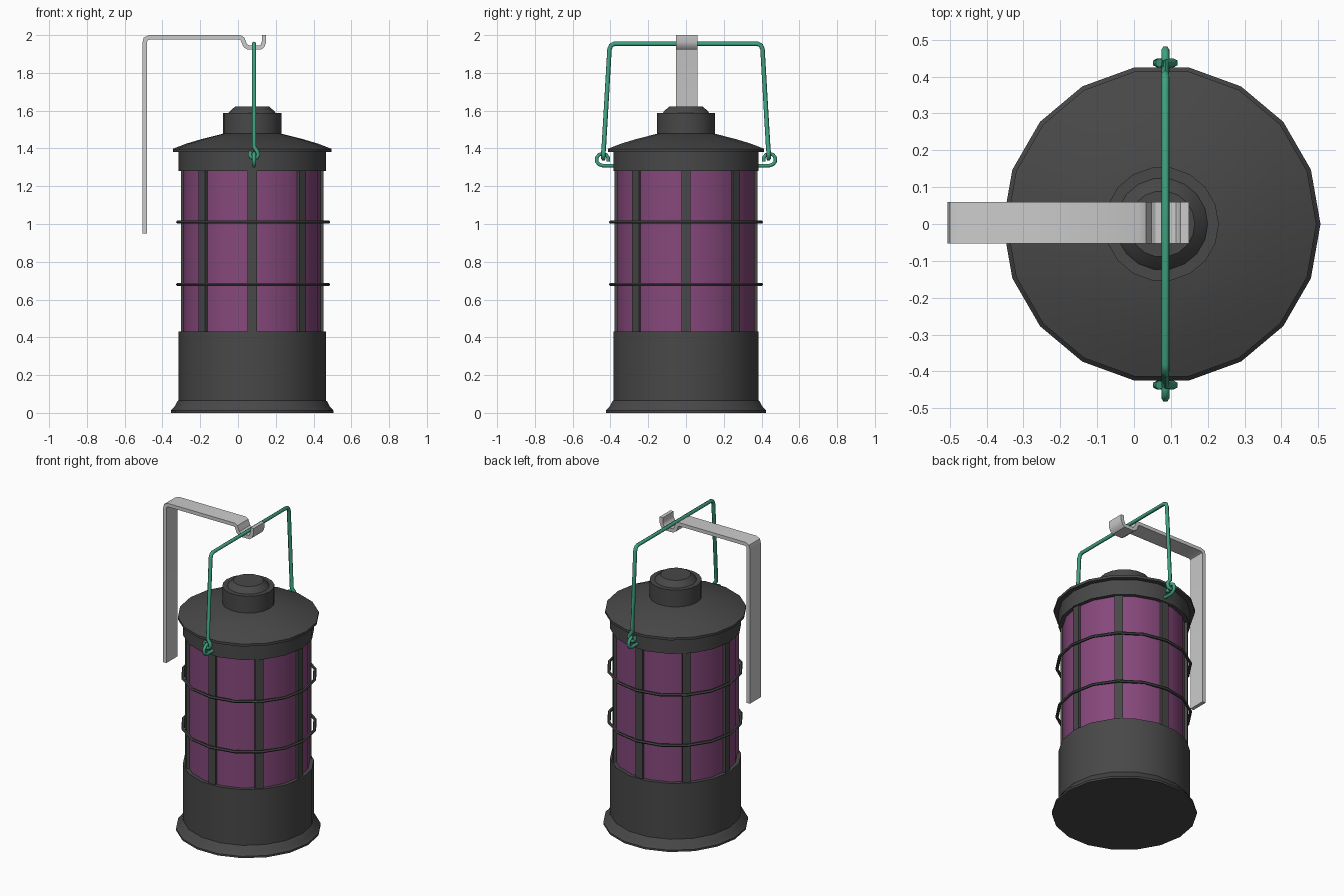
import bpy, bmesh, math
from mathutils import Vector

if "Cube" in bpy.data.objects:
    bpy.data.objects.remove(bpy.data.objects["Cube"])

CX = 0.075     # lantern axis
HX = 0.085     # handle plane
SIDES = 18


def material(name, rgb):
    m = bpy.data.materials.new(name)
    m.diffuse_color = (*rgb, 1)
    m.use_nodes = True
    m.node_tree.nodes["Principled BSDF"].inputs["Base Color"].default_value = m.diffuse_color
    return m


DARK = material("dark_metal", (0.065, 0.065, 0.065))
GLASS = material("purple_glass", (0.24, 0.065, 0.2))
GREEN = material("green_wire", (0.05, 0.36, 0.22))


def finish(ob, mat=None, smooth=30):
    if mat:
        ob.data.materials.append(mat)
    bpy.ops.object.select_all(action='DESELECT')
    ob.select_set(True)
    bpy.context.view_layer.objects.active = ob
    if ob.type == 'CURVE':
        bpy.ops.object.convert(target='MESH')
    bpy.ops.object.shade_smooth_by_angle(angle=math.radians(smooth))
    return ob


def mesh_object(name, bm, mat=None):
    bmesh.ops.recalc_face_normals(bm, faces=bm.faces)
    me = bpy.data.meshes.new(name)
    bm.to_mesh(me)
    bm.free()
    ob = bpy.data.objects.new(name, me)
    bpy.context.collection.objects.link(ob)
    return finish(ob, mat)


def lathe(name, profile, mat, cx=CX, n=SIDES, closed=False):
    """Revolve (radius, z) points; open ends are capped unless the profile is closed."""
    bm = bmesh.new()
    rings = []
    for r, z in profile:
        rings.append([bm.verts.new((cx + r * math.cos(2 * math.pi * i / n),
                                    r * math.sin(2 * math.pi * i / n), z)) for i in range(n)])
    pairs = list(zip(rings, rings[1:]))
    if closed:
        pairs.append((rings[-1], rings[0]))
    else:
        bm.faces.new(rings[0])
        bm.faces.new(rings[-1])
    for a, b in pairs:
        for i in range(n):
            j = (i + 1) % n
            bm.faces.new((a[i], a[j], b[j], b[i]))
    return mesh_object(name, bm, mat)


def tube(name, pts, radius, mat):
    cu = bpy.data.curves.new(name, 'CURVE')
    cu.dimensions = '3D'
    cu.bevel_depth = radius
    cu.bevel_resolution = 1
    cu.use_fill_caps = True
    sp = cu.splines.new('POLY')
    sp.points.add(len(pts) - 1)
    for p, co in zip(sp.points, pts):
        p.co = (*co, 1)
    ob = bpy.data.objects.new(name, cu)
    bpy.context.collection.objects.link(ob)
    return finish(ob, mat, 65)


def strip(name, path, thick, y0, y1):
    """Flat bar of constant thickness following an x-z path."""
    pts = [Vector(p) for p in path]
    left, right = [], []
    for i, p in enumerate(pts):
        d0 = (p - pts[i - 1]).normalized() if i else (pts[1] - p).normalized()
        d1 = (pts[i + 1] - p).normalized() if i < len(pts) - 1 else d0
        n0, n1 = Vector((-d0.y, d0.x)), Vector((-d1.y, d1.x))
        m = (n0 + n1).normalized()
        m *= thick / 2 / m.dot(n0)
        left.append(p + m)
        right.append(p - m)
    bm = bmesh.new()
    rows = [[bm.verts.new((q.x, y, q.y)) for q, y in ((l, y0), (l, y1), (r, y1), (r, y0))]
            for l, r in zip(left, right)]
    bm.faces.new(rows[0])
    bm.faces.new(rows[-1])
    for a, b in zip(rows, rows[1:]):
        for i in range(4):
            j = (i + 1) % 4
            bm.faces.new((a[i], a[j], b[j], b[i]))
    return mesh_object(name, bm)


# Base with flared foot
lathe("base", [(0.431, 0), (0.431, 0.012), (0.41, 0.035), (0.397, 0.06), (0.391, 0.065),
               (0.391, 0.43), (0.355, 0.43)], DARK)

# Glass cylinder
lathe("glass", [(0.367, 0.42), (0.367, 1.29)], GLASS)

# Collar, roof, chimney and knob
lathe("collar", [(0.355, 1.28), (0.391, 1.28), (0.391, 1.39)], DARK)
lathe("roof", [(0.39, 1.382), (0.42, 1.382), (0.42, 1.398), (0.35, 1.425),
               (0.27, 1.449), (0.155, 1.478)], DARK)
lathe("chimney", [(0.155, 1.47), (0.155, 1.588), (0.125, 1.588),
                  (0.118, 1.597), (0.09, 1.622)], DARK)

# Eight upright guard bars
bm = bmesh.new()
for k in range(8):
    a = k * math.pi / 4
    verts = bmesh.ops.create_cube(bm, size=1)["verts"]
    for v in verts:
        x, y = 0.365 + v.co.x * 0.026, v.co.y * 0.05
        v.co = (CX + x * math.cos(a) - y * math.sin(a),
                x * math.sin(a) + y * math.cos(a), 0.855 + v.co.z * 0.86)
mesh_object("guard_bars", bm, DARK)

# Two wire guard rings
for name, z in (("lower_guard_ring", 0.68), ("upper_guard_ring", 1.01)):
    lathe(name, [(0.398 + 0.01 * math.cos(k * math.pi / 3),
                  z + 0.009 * math.sin(k * math.pi / 3)) for k in range(6)],
          DARK, cx=0.08, n=16, closed=True)

# Handle wire with an eye at each end
EY, EZ, ER = 0.437, 1.369, 0.023
half = [(HX + ER * math.cos(math.radians(t)), EY, EZ + ER * math.sin(math.radians(t)))
        for t in range(135, 406, 45)]
half += [(HX, EY - 0.002, 1.408), (HX, 0.405, 1.925), (HX, 0.397, 1.945), (HX, 0.38, 1.954)]
mirrored = [(x, -y, z) for x, y, z in reversed(half)]
tube("handle", half + mirrored, 0.012, GREEN)

# Hooks on the collar that hold the handle
for name, s in (("back_hook", 1), ("front_hook", -1)):
    pts = [(HX, s * 0.37, 1.309)]
    pts += [(HX, s * (0.442 + 0.032 * math.cos(math.radians(t))),
             1.341 + 0.032 * math.sin(math.radians(t))) for t in range(-90, 201, 36)]
    tube(name, pts, 0.011, GREEN)

# Wall bracket strip with a dipped seat for the handle
strip("wall_bracket",
      [(-0.494, 0.95), (-0.494, 1.96), (-0.489, 1.979), (-0.47, 1.988), (0.01, 1.988),
       (0.024, 1.98), (0.038, 1.945), (0.055, 1.934), (0.118, 1.934), (0.13, 1.944),
       (0.138, 1.965), (0.138, 2.0)], 0.023, -0.053, 0.06)
